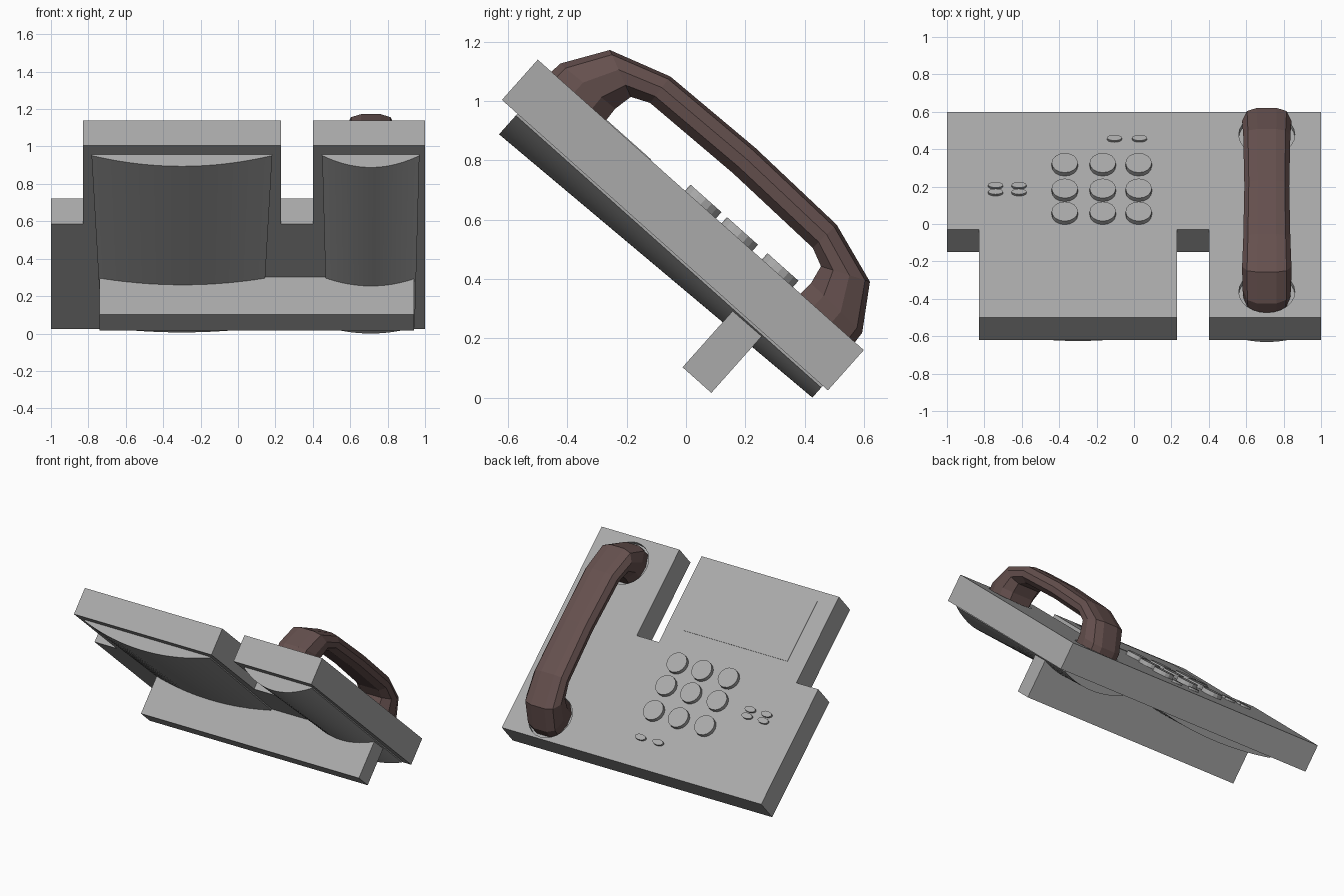
import bpy, bmesh, math
from mathutils import Matrix

cube = bpy.data.objects.get("Cube")
if cube:
    bpy.data.objects.remove(cube, do_unlink=True)

# Everything is built flat (x, v = front to back, w = up from the top face), then tilted
TILT = Matrix.Translation((0, -0.5, 1.14)) @ Matrix.Rotation(math.radians(-41.7), 4, 'X')
LENGTH, THICK = 1.473, 0.182
HANDSET_X = 0.71


def material(name, rgb):
    m = bpy.data.materials.new(name)
    m.use_nodes = True
    m.diffuse_color = (*rgb, 1)
    m.node_tree.nodes["Principled BSDF"].inputs["Base Color"].default_value = (*rgb, 1)
    return m


GREY = material("grey plastic", (0.4, 0.4, 0.4))
BROWN = material("dark brown plastic", (0.13, 0.08, 0.076))


def loft(name, rings, mat):
    """Skin closed rings of points and cap both ends."""
    bm = bmesh.new()
    loops = [[bm.verts.new(p) for p in ring] for ring in rings]
    n = len(loops[0])
    for a, b in zip(loops, loops[1:]):
        for i in range(n):
            j = (i + 1) % n
            bm.faces.new((a[i], a[j], b[j], b[i]))
    bm.faces.new(loops[0])
    bm.faces.new(loops[-1])
    bmesh.ops.recalc_face_normals(bm, faces=bm.faces)
    mesh = bpy.data.meshes.new(name)
    bm.to_mesh(mesh)
    bm.free()
    mesh.materials.append(mat)
    ob = bpy.data.objects.new(name, mesh)
    bpy.context.collection.objects.link(ob)
    ob.matrix_world = TILT
    return ob


def extrude(name, outline, w0, w1, mat=GREY):
    return loft(name, [[(x, v, w) for x, v in outline] for w in (w0, w1)], mat)


def box(name, x0, x1, v0, v1, w0, w1):
    return extrude(name, [(x0, v0), (x1, v0), (x1, v1), (x0, v1)], w0, w1)


def disc(name, x, v, rx, rv, w0, w1, sides=16):
    turn = [2 * math.pi * i / sides for i in range(sides)]
    return extrude(name, [(x + rx * math.cos(a), v + rv * math.sin(a)) for a in turn], w0, w1)


def select(ob):
    bpy.ops.object.select_all(action='DESELECT')
    ob.select_set(True)
    bpy.context.view_layer.objects.active = ob


# Body slab with a left-hand step and a slot between the two front tongues
NOTCH = 0.63
body = extrude("body", [(-1, NOTCH), (-0.83, NOTCH), (-0.83, 0), (0.23, 0), (0.23, NOTCH),
                        (0.4, NOTCH), (0.4, 0), (1, 0), (1, LENGTH), (-1, LENGTH)], -THICK, 0)

# Shallow round cradles under the handset ends
bpy.context.view_layer.update()
for v in (0.185, 1.31):
    cutter = disc("cradle_cutter", HANDSET_X, v, 0.15, 0.15, -0.03, 0.05, 24)
    cutter.hide_render = True
    mod = body.modifiers.new("cradle", 'BOOLEAN')
    mod.operation, mod.solver, mod.object = 'DIFFERENCE', 'EXACT', cutter
    select(body)
    bpy.ops.object.modifier_apply(modifier=mod.name)
    bpy.data.objects.remove(cutter, do_unlink=True)


# Curved, slightly tapering bulges on the underside
def bulge(name, x, front_half, back_half, front_deep, back_deep):
    steps = 24
    rings = []
    for v, half, deep in ((0.07, front_half, front_deep), (1.45, back_half, back_deep)):
        ring = [(x + half, v, -THICK + 0.02), (x - half, v, -THICK + 0.02)]
        for i in range(steps + 1):
            t = 2 * i / steps - 1
            ring.append((x + half * t, v, -THICK - 0.008 - (deep - 0.008) * (1 - t * t)))
        rings.append(ring)
    ob = loft(name, rings, GREY)
    select(ob)
    bpy.ops.object.shade_smooth_by_angle(angle=math.radians(30))


bulge("large_underside_bulge", -0.3, 0.483, 0.43, 0.085, 0.045)
bulge("small_underside_bulge", HANDSET_X, 0.26, 0.235, 0.093, 0.053)

# Stand bar and paper panel
box("stand_foot", -0.74, 0.94, 1.055, 1.185, -0.45, -THICK + 0.02)
box("paper_panel", -0.7, 0.1, 0.07, 0.51, -0.01, 0.003)

# Round number keys and small oval buttons
for v in (0.735, 0.9, 1.083):
    for x in (-0.37, -0.167, 0.025):
        disc("number_key", x, v, 0.07, 0.07, -0.01, 0.028)
for x, v in [(-0.105, 1.275), (0.03, 1.275)] + [(x, v) for x in (-0.74, -0.615) for v in (0.89, 0.938)]:
    disc("small_button", x, v, 0.04, 0.02, -0.01, 0.014)

# Handset: rings given by outer point, inner point and half width, mirrored end to end
half_path = [((0.06, -0.025), (0.31, -0.025), 0.125),
             ((0.065, 0.04), (0.305, 0.05), 0.13),
             ((0.16, 0.186), (0.318, 0.115), 0.132),
             ((0.372, 0.255), (0.38, 0.143), 0.126)]
middle = [((LENGTH / 2 + 0.01, 0.266), (LENGTH / 2 + 0.01, 0.152), 0.12)]
MIRROR_V = 1.495
mirrored = [((MIRROR_V - o[0], o[1]), (MIRROR_V - i[0], i[1]), h) for o, i, h in reversed(half_path)]
side = [(0.4, 1.0), (0.8, 0.9), (1.0, 0.58), (0.95, 0.25), (0.6, 0.0)]
section = side + [(-k, t) for k, t in reversed(side)]
rings = []
for outer, inner, half in half_path + middle + mirrored:
    rings.append([(HANDSET_X + k * half,
                   inner[0] + (outer[0] - inner[0]) * t,
                   inner[1] + (outer[1] - inner[1]) * t) for k, t in section])
loft("handset", rings, BROWN)
